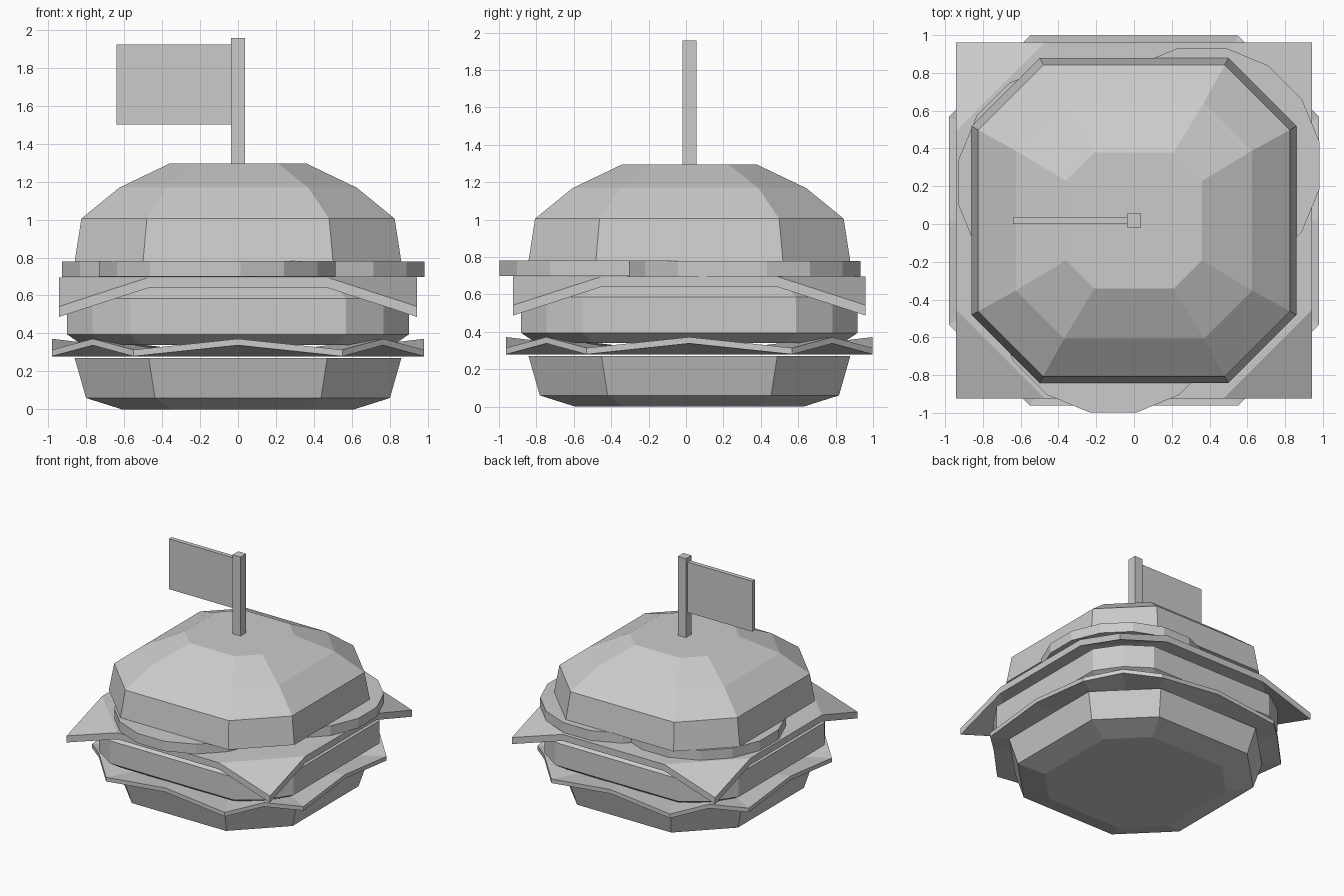
import bpy, bmesh
from math import cos, sin, pi

if "Cube" in bpy.data.objects:
    bpy.data.objects.remove(bpy.data.objects["Cube"])

CY = 0.018  # shared centre of the stack in y


def finish(name, bm):
    bmesh.ops.recalc_face_normals(bm, faces=bm.faces[:])
    me = bpy.data.meshes.new(name)
    bm.to_mesh(me)
    bm.free()
    ob = bpy.data.objects.new(name, me)
    bpy.context.collection.objects.link(ob)
    return ob


def thicken(bm, t):
    """Turn an open sheet into a slab by extruding it straight up."""
    r = bmesh.ops.extrude_face_region(bm, geom=bm.faces[:], use_keep_orig=True)
    vs = [v for v in r["geom"] if isinstance(v, bmesh.types.BMVert)]
    bmesh.ops.translate(bm, verts=vs, vec=(0, 0, t))


def octagon(a, b):
    """Square of half-width a with its corners cut at b."""
    return [(a, -b), (a, b), (b, a), (-b, a), (-a, b), (-a, -b), (-b, -a), (b, -a)]


def loft(name, rings, cx=0, cy=CY):
    """Closed solid through rings of (outline, z)."""
    bm = bmesh.new()
    loops = [[bm.verts.new((x + cx, y + cy, z)) for x, y in pts] for pts, z in rings]
    for lo, hi in zip(loops, loops[1:]):
        for i in range(len(lo)):
            j = (i + 1) % len(lo)
            bm.faces.new((lo[i], lo[j], hi[j], hi[i]))
    bm.faces.new(loops[0][::-1])
    bm.faces.new(loops[-1])
    return finish(name, bm)


def box(name, x0, x1, y0, y1, z0, z1):
    pts = [(x0, y0), (x1, y0), (x1, y1), (x0, y1)]
    return loft(name, [(pts, z0), (pts, z1)], 0, 0)


# buns
loft("bottom_bun", [(octagon(0.61, 0.345), 0), (octagon(0.80, 0.437), 0.06),
                    (octagon(0.86, 0.47), 0.27)])
loft("top_bun", [(octagon(0.86, 0.50), 0.78), (octagon(0.825, 0.48), 1.005),
                 (octagon(0.625, 0.37), 1.168), (octagon(0.36, 0.21), 1.295)])

# lettuce: octagon leaf, low at the corners and raised between them
bm = bmesh.new()
corners = octagon(0.98, 0.55)
outer, inner = [], []
for i, (x, y) in enumerate(corners):
    nx, ny = corners[(i + 1) % 8]
    for px, py, z in ((x, y, 0.28), ((x + nx) / 2, (y + ny) / 2, 0.338)):
        outer.append(bm.verts.new((px, py + CY, z)))
        inner.append(bm.verts.new((px * 0.5, py * 0.5 + CY, 0.28)))
for i in range(16):
    j = (i + 1) % 16
    bm.faces.new((inner[i], inner[j], outer[j], outer[i]))
bm.faces.new(inner)
thicken(bm, 0.034)
finish("lettuce", bm)


# patty: rounded square with bevelled rims
def patty_ring(s):
    pts = []
    for k in range(4):
        c, n = round(cos(k * pi / 2)), round(sin(k * pi / 2))
        for x, y in ((0.90, -0.57), (0.90, 0.57), (0.765, 0.765)):
            pts.append(((x * c - y * n) * s, (x * n + y * c) * s))
    return pts


loft("patty", [(patty_ring(0.91), 0.34), (patty_ring(1), 0.395),
               (patty_ring(1), 0.585), (patty_ring(0.91), 0.64)])

# cheese: square slice with folded-down corners
bm = bmesh.new()
bmesh.ops.create_grid(bm, x_segments=4, y_segments=4, size=0.943)
bmesh.ops.translate(bm, verts=bm.verts[:], vec=(0, CY, 0.64))
for v in [v for v in bm.verts if len(v.link_edges) == 2]:
    a, b = [e.other_vert(v) for e in v.link_edges]
    bmesh.utils.face_split(v.link_faces[0], a, b)
    v.co.z = 0.487
thicken(bm, 0.055)
finish("cheese", bm)

# three overlapping tomato slices
disc = [(0.635 * cos((i + 0.5) * pi / 8), 0.635 * sin((i + 0.5) * pi / 8)) for i in range(16)]
for i, (x, y) in enumerate(((0.36, 0.31), (-0.305, 0.22), (-0.11, -0.375))):
    loft(f"tomato_slice_{i + 1}", [(disc, 0.697 + i * 0.001), (disc, 0.779 + i * 0.001)], x, y)

# pick and flag
box("flag_pole", -0.037, 0.037, CY - 0.037, CY + 0.037, 1.25, 1.957)
box("flag", -0.64, -0.03, CY - 0.018, CY + 0.018, 1.50, 1.922)
